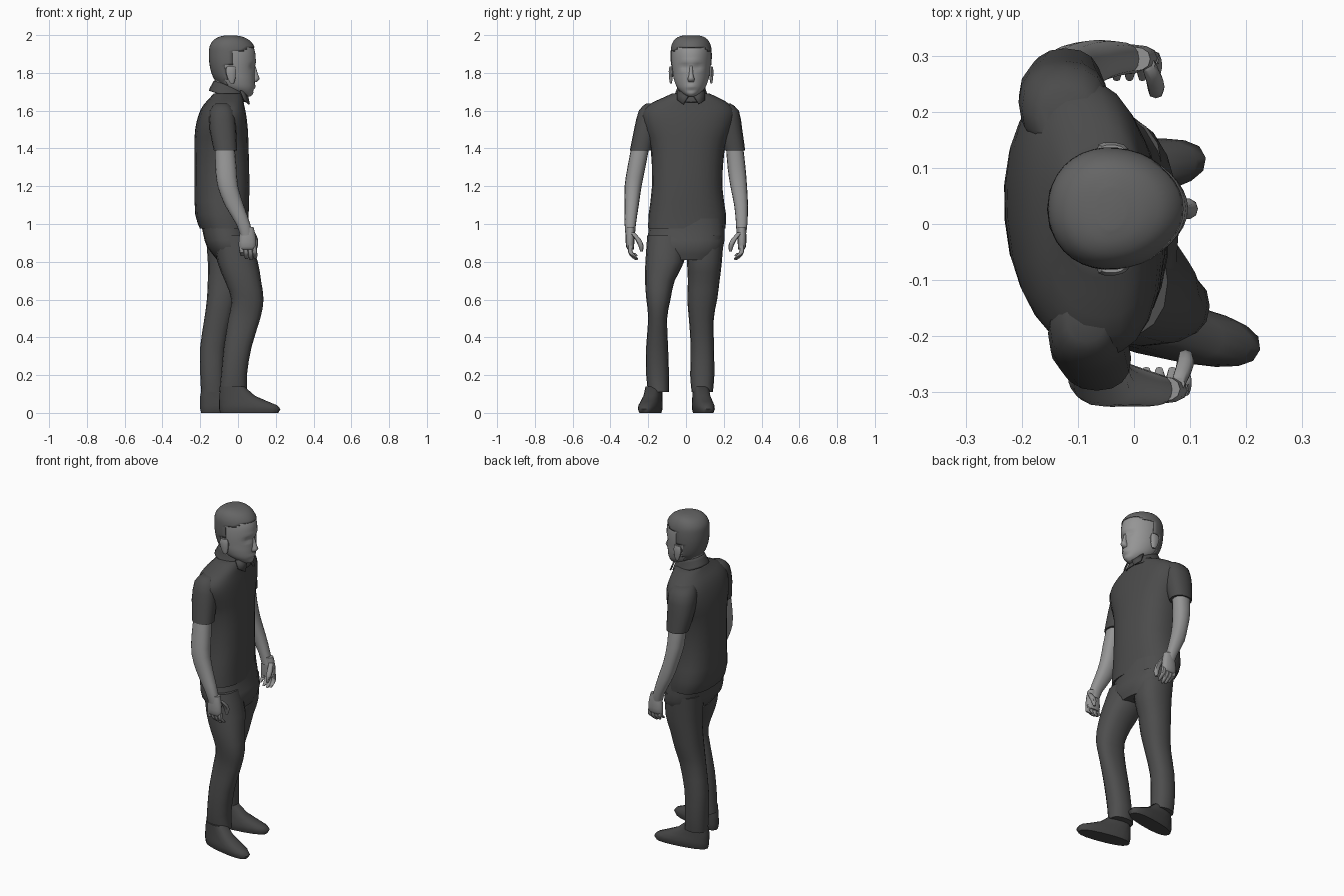
import bpy, bmesh
from math import sin, cos, pi, radians, exp
from mathutils import Matrix, Vector


def mat(name, v):
    m = bpy.data.materials.new(name)
    m.diffuse_color = (v, v, v, 1)
    return m


SKIN, HAIR = mat("skin", 0.3), mat("hair", 0.13)
SHIRT, PANTS, SHOE = mat("shirt", 0.07), mat("trousers", 0.075), mat("shoe", 0.06)


def finish(name, bm, m, angle=50):
    bmesh.ops.recalc_face_normals(bm, faces=bm.faces)
    me = bpy.data.meshes.new(name)
    bm.to_mesh(me)
    bm.free()
    me.materials.append(m)
    ob = bpy.data.objects.new(name, me)
    bpy.context.collection.objects.link(ob)
    bpy.ops.object.select_all(action='DESELECT')
    ob.select_set(True)
    bpy.context.view_layer.objects.active = ob
    bpy.ops.object.shade_smooth_by_angle(angle=radians(angle))
    return ob


def smooth_rows(rows, sub):
    out = []
    for i in range(len(rows) - 1):
        p = [rows[max(0, min(len(rows) - 1, i + k))] for k in (-1, 0, 1, 2)]
        for s in range(sub):
            t = s / sub
            out.append([b + .5 * t * (c - a + t * (2*a - 5*b + 4*c - d + t * (3*(b - c) + d - a)))
                        for a, b, c, d in zip(*p)])
    return out + [rows[-1]]


def loft_bm(rows, n=16, sub=2, power=2.3, shear=0, taper=0, tilt=0, grow=0, caps=True, bm=None):
    """Skin stacked rings; each row is (z, x min, x max, y min, y max)."""
    bm = bm or bmesh.new()
    rings = []
    for z, x0, x1, y0, y1 in smooth_rows(rows, sub):
        ring = []
        for k in range(n):
            c, s = cos(2*pi*k/n), sin(2*pi*k/n)
            u = abs(c) ** (2/power) * (1 if c > 0 else -1)
            v = abs(s) ** (2/power) * (1 if s > 0 else -1)
            x = (x0 + x1)/2 + u * ((x1 - x0)/2 + grow)
            dy = v * ((y1 - y0)/2 + grow) * (1 - taper * u)
            ring.append(bm.verts.new((x + shear*dy, (y0 + y1)/2 + dy, z + tilt*(x + .05))))
        rings.append(ring)
    for a, b in zip(rings, rings[1:]):
        for k in range(n):
            bm.faces.new((a[k], a[(k+1) % n], b[(k+1) % n], b[k]))
    if caps:
        bm.faces.new(rings[0])
        bm.faces.new(rings[-1])
    return bm


def loft(name, rows, m, **kw):
    return finish(name, loft_bm(rows, **kw), m)


# Shirt body and sleeves
loft("shirt_body", [
    (.975, -.20, .055, -.2, .208), (1.05, -.225, .055, -.198, .212), (1.2, -.23, .06, -.18, .192),
    (1.4, -.23, .055, -.187, .205), (1.5, -.225, .05, -.22, .24), (1.58, -.205, .04, -.235, .26),
    (1.63, -.18, .03, -.2, .235), (1.665, -.15, .025, -.13, .18), (1.69, -.13, .015, -.075, .125)],
    SHIRT, n=24, shear=-.08, power=2.4)
loft("right_sleeve", [
    (1.638, -.12, -.05, -.21, -.12), (1.6, -.15, -.02, -.25, -.11), (1.5, -.15, -.01, -.275, -.15),
    (1.39, -.128, -.005, -.297, -.182)], SHIRT)
loft("left_sleeve", [
    (1.638, -.17, -.07, .14, .235), (1.6, -.2, -.045, .13, .28), (1.5, -.205, -.05, .16, .298),
    (1.39, -.185, -.06, .2, .313)], SHIRT)

# Collar band with two folded points
collar = loft("collar", [
    (1.675, -.155, .05, -.065, .118), (1.70, -.145, .04, -.053, .108), (1.735, -.128, .022, -.043, .098)],
    SHIRT, tilt=-.3, caps=False, n=20)
collar.modifiers.new("thickness", 'SOLIDIFY').thickness = .006
for side in (-1, 1):
    bm = bmesh.new()
    pts = [(.045, .006, 1.685), (.01, .07, 1.705), (.03, .072, 1.655), (.056, .04, 1.632)]
    bm.faces.new([bm.verts.new((x, .027 + side*y, z)) for x, y, z in pts])
    flap = finish("collar_point", bm, SHIRT)
    flap.modifiers.new("thickness", 'SOLIDIFY').thickness = .008

# Arms
loft("right_arm", [
    (1.43, -.12, -.02, -.285, -.19), (1.3, -.12, -.008, -.31, -.215), (1.2, -.108, .0, -.325, -.235),
    (1.1, -.07, .03, -.325, -.25), (1.0, -.01, .065, -.325, -.265), (.94, .012, .075, -.32, -.27)], SKIN)
loft("left_arm", [
    (1.43, -.175, -.075, .21, .3), (1.3, -.165, -.07, .22, .315), (1.2, -.14, -.055, .235, .323),
    (1.1, -.11, -.025, .255, .328), (1.0, -.06, .005, .265, .325), (.94, -.04, .02, .267, .317)], SKIN)

# Hands: palm, four curled fingers and a thumb
def hand(name, cx, side):
    def tube(path, r, bm):
        rows = []
        for x, y, z, f in path:
            c = side * y
            rows.append((z, cx + x - r*f, cx + x + r*f, c - r*f, c + r*f))
        loft_bm(rows, n=8, sub=2, bm=bm)
    palm = [(.985, .032, .294, .022), (.93, .044, .296, .024), (.88, .046, .296, .021), (.865, .04, .292, .016)]
    bm = loft_bm([(z, cx - w, cx + w, side*y - t, side*y + t) for z, w, y, t in palm], n=12)
    for i in range(4):
        x, low = -.034 + .023*i, (.83, .815, .81, .818)[i]
        tube([(x, .296, .885, 1), (x + .004, .294, .85, 1), (x + .006, .278, low + .015, .95),
              (x + .006, .262, low, .6)], .0125, bm)
    tube([(.028, .285, .955, .9), (.04, .255, .92, 1.1), (.042, .238, .885, 1), (.038, .236, .855, .5)], .014, bm)
    finish(name, bm, SKIN)


hand("right_hand", .05, -1)
hand("left_hand", -.003, 1)

# Trousers
loft("trouser_hips", [
    (1.03, -.2, .05, -.19, .2), (.95, -.185, .06, -.2, .205), (.88, -.165, .08, -.208, .197),
    (.81, -.11, .06, -.17, .15)], PANTS, n=20)
loft("right_trouser_leg", [
    (.94, -.13, .06, -.205, .0), (.8, -.11, .105, -.215, -.01), (.7, -.07, .122, -.217, -.06),
    (.6, -.035, .135, -.21, -.082), (.5, -.05, .118, -.2, -.1), (.35, -.075, .072, -.211, -.095),
    (.2, -.09, .047, -.211, -.09), (.11, -.1, .05, -.2, -.09)], PANTS)
loft("left_trouser_leg", [
    (.94, -.17, .05, .0, .2), (.8, -.16, .05, .005, .19), (.7, -.16, .02, .01, .178),
    (.6, -.165, -.003, .007, .165), (.5, -.178, -.03, .015, .147), (.35, -.2, -.065, .025, .148),
    (.2, -.2, -.07, .022, .15), (.11, -.195, -.065, .03, .142)], PANTS)

# Shoes, turned slightly outward
for name, heel, yaw in (("right_shoe", (-.1, -.155), -12), ("left_shoe", (-.2, .066), 9)):
    bm = loft_bm([
        (0, .005, .32, -.045, .045), (.02, .0, .332, -.052, .052), (.04, .0, .315, -.052, .052),
        (.06, .0, .265, -.049, .049), (.09, .0, .195, -.044, .044), (.14, .012, .135, -.042, .042)],
        n=18, sub=1, power=2.5)
    bm.transform(Matrix.Translation((*heel, 0)) @ Matrix.Rotation(radians(yaw), 4, 'Z'))
    finish(name, bm, SHOE)

# Neck and head
loft("neck", [(1.6, -.12, .015, -.035, .09), (1.68, -.118, .01, -.035, .09), (1.78, -.125, .03, -.045, .1)], SKIN)
HEAD = [
    (1.675, .0, .065, .008, .046), (1.69, -.03, .08, -.015, .07), (1.72, -.085, .087, -.045, .1),
    (1.76, -.12, .089, -.062, .117), (1.80, -.138, .089, -.07, .125), (1.85, -.148, .092, -.076, .131),
    (1.90, -.15, .092, -.077, .132), (1.94, -.145, .08, -.073, .127), (1.97, -.125, .055, -.058, .112),
    (1.987, -.095, .02, -.035, .09), (1.995, -.06, -.02, -.005, .06)]
bm = loft_bm(HEAD, n=36, sub=4, power=2.05, taper=.1)
for v in bm.verts:  # eye sockets, brow, lips, under-lip hollow
    if v.co.x > 0:
        for y, z, ry, rz, d in ((-.008, 1.832, .02, .014, -.012), (.062, 1.832, .02, .014, -.012),
                                (.027, 1.862, .05, .011, .004), (.027, 1.727, .022, .009, .006),
                                (.027, 1.707, .025, .008, -.005)):
            v.co.x += d * exp(-((v.co.y - y)/ry)**2 - ((v.co.z - z)/rz)**2)
finish("head", bm, SKIN)

# Hair cap: head shell trimmed along the hairline
bm = loft_bm(HEAD, n=36, sub=4, power=2.05, taper=.1, grow=.004)
bm.transform(Matrix.Translation((0, 0, .004)))


def below_hairline(f):
    c = f.calc_center_median()
    line = 1.73 if c.x < -.06 else 1.84 if c.x < -.02 else 1.915 if c.x < .04 else 1.932
    return c.z < line


bmesh.ops.delete(bm, geom=[f for f in bm.faces if below_hairline(f)], context='FACES')
hair = finish("hair", bm, HAIR)
hair.modifiers.new("thickness", 'SOLIDIFY').thickness = .006

# Nose and ears
loft("nose", [(1.752, .07, .098, .012, .042), (1.768, .07, .114, .008, .046), (1.79, .07, .107, .015, .039),
              (1.84, .07, .091, .02, .034)], SKIN, n=10)
for side in (-1, 1):
    y = .027 + side * .107
    loft("ear", [(1.745, -.04, -.022, y - .005, y + .005), (1.765, -.052, -.015, y - .009, y + .009),
                 (1.81, -.065, -.01, y - .012, y + .012), (1.835, -.058, -.018, y - .007, y + .007)],
         SKIN, n=10, shear=-side * .5)
